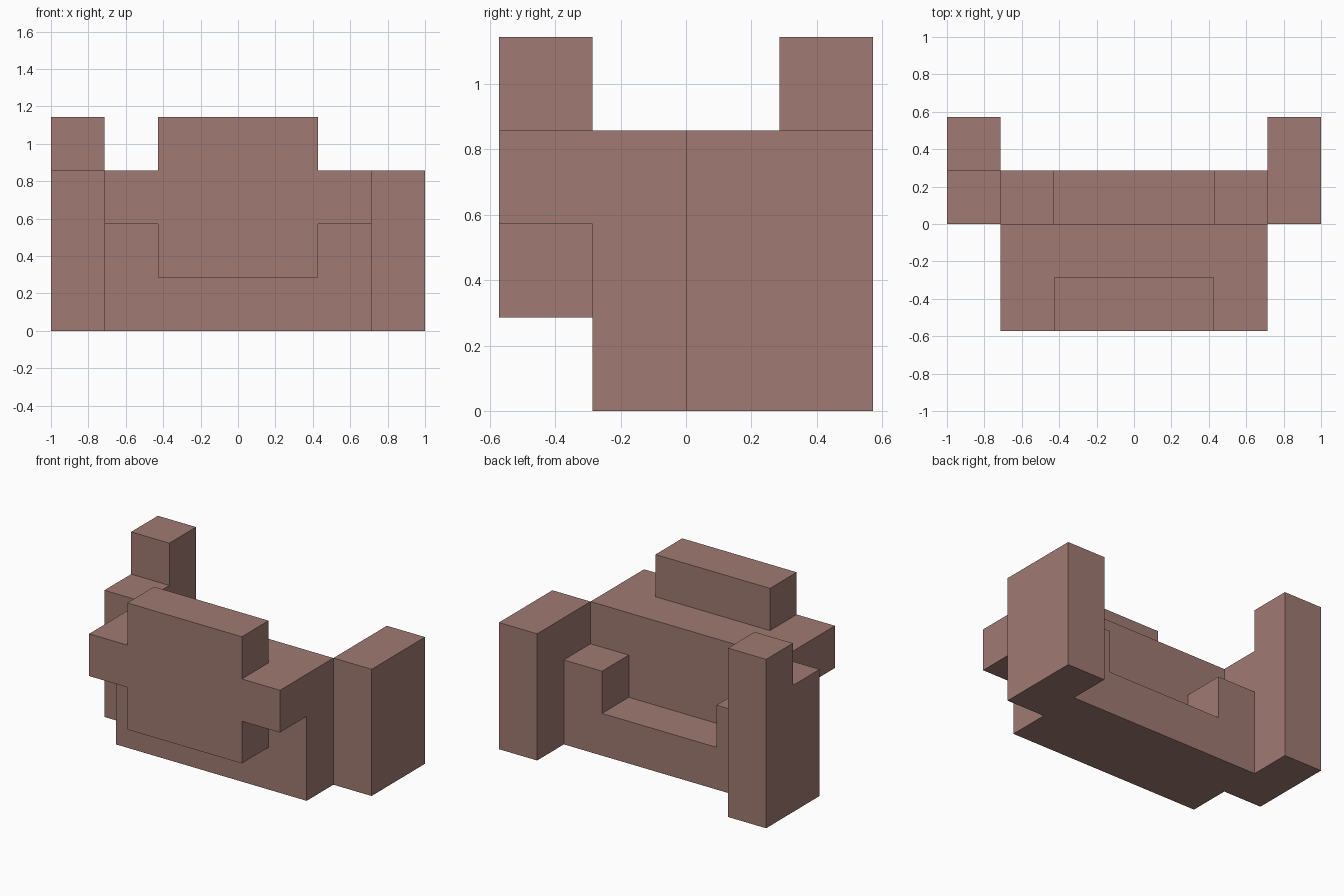
import bpy
import bmesh
from mathutils import Vector

cube = bpy.data.objects.get("Cube")
if cube:
    bpy.data.objects.remove(cube, do_unlink=True)

U = 2 / 7  # block size: the model is 7 x 4 x 4 blocks

brown = bpy.data.materials.new("dusty brown")
brown.use_nodes = True
colour = (0.356, 0.195, 0.168, 1)
brown.diffuse_color = colour
brown.node_tree.nodes["Principled BSDF"].inputs["Base Color"].default_value = colour


def prism(name, outline, axis, start, end):
    """Extrude an outline along x (outline is y, z) or y (outline is x, z), in blocks."""
    bm = bmesh.new()
    if axis == "x":
        points = [Vector((start, a, b)) for a, b in outline]
        step = Vector((end - start, 0, 0))
    else:
        points = [Vector((a, start, b)) for a, b in outline]
        step = Vector((0, end - start, 0))
    face = bm.faces.new([bm.verts.new(p * U) for p in points])
    extruded = bmesh.ops.extrude_face_region(bm, geom=[face], use_keep_orig=True)
    verts = [g for g in extruded["geom"] if isinstance(g, bmesh.types.BMVert)]
    bmesh.ops.translate(bm, verts=verts, vec=step * U)
    bmesh.ops.recalc_face_normals(bm, faces=bm.faces)
    mesh = bpy.data.meshes.new(name)
    bm.to_mesh(mesh)
    bm.free()
    mesh.materials.append(brown)
    obj = bpy.data.objects.new(name, mesh)
    bpy.context.collection.objects.link(obj)
    return obj


def mirrored(half):
    """Complete a symmetric outline from its +x half, listed bottom to top."""
    return half + [(-x, z) for x, z in reversed(half)]


# Cross-shaped front plate, raised off the ground
prism("front_plate", mirrored([(1.5, 1), (1.5, 2), (2.5, 2), (2.5, 3), (1.5, 3), (1.5, 4)]),
      "y", -2, -1)

# Main wall behind the plate
prism("main_wall", mirrored([(2.5, 0), (2.5, 3)]), "y", -1, 0)

# Low U-shaped step at the back of the wall
prism("rear_step", mirrored([(2.5, 0), (2.5, 2), (1.5, 2), (1.5, 1)]), "y", 0, 1)

# Side posts: the right one has a raised rear corner
prism("left_post", [(0, 0), (2, 0), (2, 3), (0, 3)], "x", 2.5, 3.5)
prism("right_post", [(0, 0), (2, 0), (2, 4), (1, 4), (1, 3), (0, 3)], "x", -3.5, -2.5)
